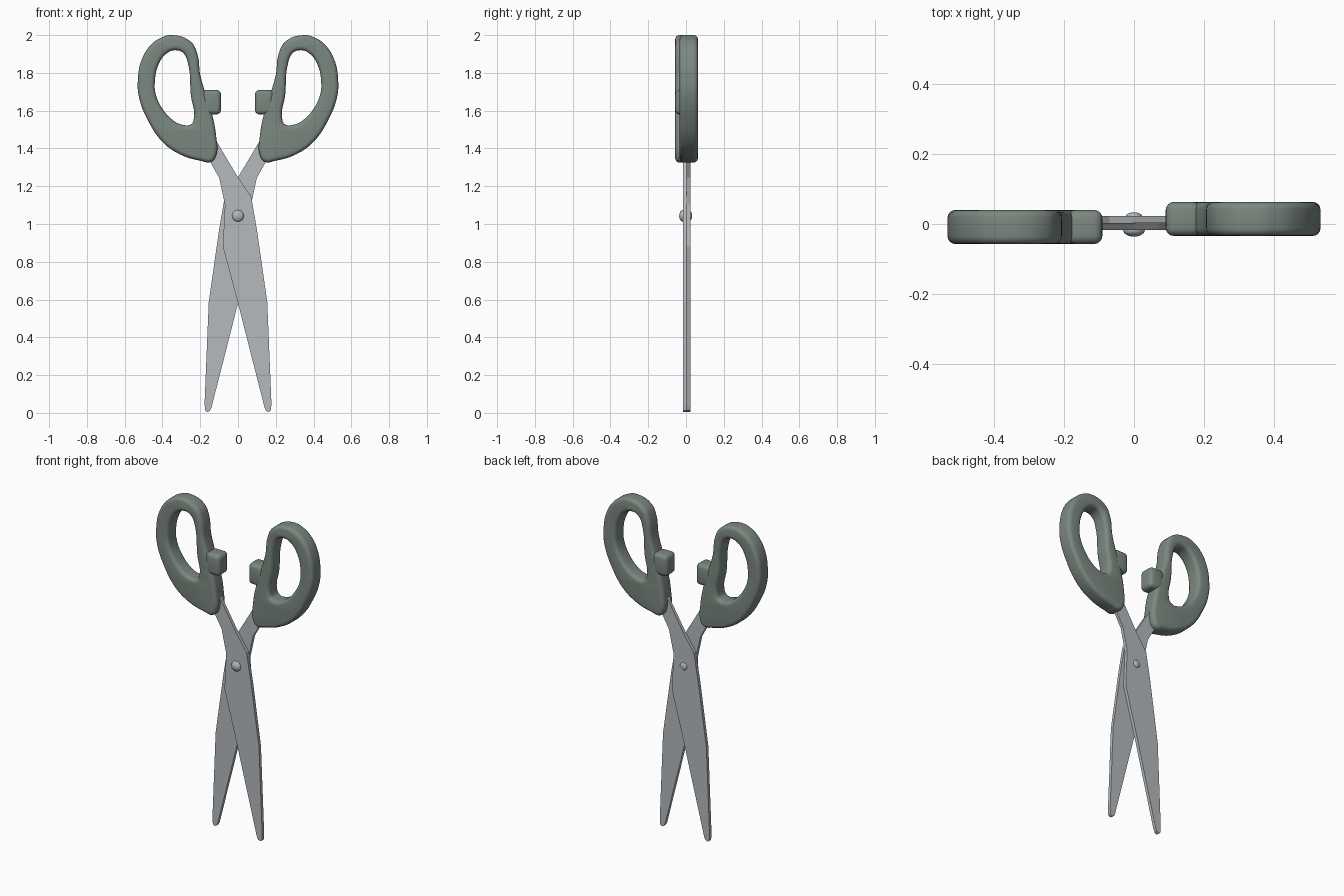
import bpy, bmesh, math
from mathutils import Matrix, Vector

cube = bpy.data.objects.get("Cube")
if cube:
    bpy.data.objects.remove(cube, do_unlink=True)

MID = 0.003  # y of the plane where the two blades touch


def material(name, rgb, rough, metal=0.0):
    m = bpy.data.materials.new(name)
    m.use_nodes = True
    m.diffuse_color = (*rgb, 1)
    b = m.node_tree.nodes["Principled BSDF"]
    b.inputs["Base Color"].default_value = (*rgb, 1)
    b.inputs["Roughness"].default_value = rough
    b.inputs["Metallic"].default_value = metal
    return m


grip_mat = material("grey green plastic", (0.20, 0.245, 0.215), 0.5)
steel_mat = material("steel grey", (0.46, 0.49, 0.515), 0.4)


def add(name, mesh, mat):
    mesh.materials.clear()
    mesh.materials.append(mat)
    ob = bpy.data.objects.new(name, mesh)
    bpy.context.collection.objects.link(ob)
    return ob


def smooth(ob, degrees):
    bpy.ops.object.select_all(action='DESELECT')
    ob.select_set(True)
    bpy.context.view_layer.objects.active = ob
    bpy.ops.object.shade_smooth_by_angle(angle=math.radians(degrees))


def from_bmesh(name, bm, mat):
    bmesh.ops.recalc_face_normals(bm, faces=bm.faces)
    mesh = bpy.data.meshes.new(name)
    bm.to_mesh(mesh)
    bm.free()
    return add(name, mesh, mat)


def ring(curve, points):
    s = curve.splines.new('BEZIER')
    s.bezier_points.add(len(points) - 1)
    s.use_cyclic_u = True
    for p, (x, z) in zip(s.bezier_points, points):
        p.co = (x, z, 0)
        p.handle_left_type = p.handle_right_type = 'AUTO'


# Handle loop: outer and inner outline, filled and rounded
outer = [(-.35, 2), (-.25, 1.965), (-.215, 1.9), (-.2, 1.79), (-.175, 1.7),
         (-.137, 1.58), (-.115, 1.46), (-.114, 1.37), (-.14, 1.33),
         (-.2, 1.335), (-.31, 1.37), (-.4, 1.435), (-.48, 1.555),
         (-.525, 1.675), (-.53, 1.765), (-.51, 1.87), (-.46, 1.95), (-.41, 1.985)]
inner = [(-.33, 1.92), (-.29, 1.905), (-.265, 1.85), (-.25, 1.685),
         (-.235, 1.55), (-.25, 1.527), (-.3, 1.527), (-.345, 1.55),
         (-.4, 1.61), (-.435, 1.685), (-.44, 1.755), (-.42, 1.845), (-.375, 1.905)]
ROUND, HALF = 0.022, 0.0485
curve = bpy.data.curves.new("handle_outline", 'CURVE')
curve.dimensions = '2D'
curve.fill_mode = 'BOTH'
curve.resolution_u = 6
curve.bevel_depth = ROUND
curve.bevel_resolution = 3
curve.offset = -ROUND
curve.extrude = HALF - ROUND
ring(curve, outer)
ring(curve, inner)
outline = bpy.data.objects.new("handle_outline", curve)
bpy.context.collection.objects.link(outline)
bpy.context.view_layer.update()
graph = bpy.context.evaluated_depsgraph_get()
mesh = bpy.data.meshes.new_from_object(outline.evaluated_get(graph))
bpy.data.objects.remove(outline, do_unlink=True)
bm = bmesh.new()
bm.from_mesh(mesh)
bpy.data.meshes.remove(mesh)
bmesh.ops.remove_doubles(bm, verts=bm.verts, dist=1e-5)
bm.transform(Matrix.Translation((0, -.0115, 0)) @ Matrix.Rotation(math.pi / 2, 4, 'X'))
handle = from_bmesh("right_handle", bm, grip_mat)
smooth(handle, 40)

# Stop block on the inner side of the handle
bm = bmesh.new()
bmesh.ops.create_cube(bm, size=1)
bm.transform(Matrix.Translation((-.14, -.0115, 1.645)) @ Matrix.Diagonal((.1, 2 * HALF, .13, 1)))
bmesh.ops.bevel(bm, geom=bm.edges[:], offset=.024, segments=4, profile=.5, affect='EDGES')
stop = from_bmesh("right_stop", bm, grip_mat)
smooth(stop, 40)

# Blade with its shank, a flat plate
profile = [(-.19, 1.42), (-.148, 1.33), (-.1, 1.245), (-.069, 1.103), (-.08, .88),
           (0, .58), (.14, .03), (.148, .012), (.162, .004), (.174, .012),
           (.177, .05), (.155, .585), (.1, .97), (.07, 1.145), (0, 1.247),
           (-.115, 1.44), (-.15, 1.48)]
bm = bmesh.new()
face = bm.faces.new([bm.verts.new((x, -.02, z)) for x, z in profile])
grown = bmesh.ops.extrude_face_region(bm, geom=[face])["geom"]
bmesh.ops.translate(bm, vec=Vector((0, .0198, 0)),
                    verts=[g for g in grown if isinstance(g, bmesh.types.BMVert)])
blade = from_bmesh("front_blade", bm, steel_mat)

# The other half is the same, turned half round the upright axis
for ob, name in ((handle, "left_handle"), (stop, "left_stop"), (blade, "back_blade")):
    ob.location.y = MID
    twin = ob.copy()
    twin.name = name
    twin.rotation_euler.z = math.pi
    bpy.context.collection.objects.link(twin)

# Rivet: a wide dome in front, a smaller one behind
for name, y, radius, depth in (("rivet_front", -.017, .031, .019),
                               ("rivet_back", .023, .023, .01)):
    bm = bmesh.new()
    bmesh.ops.create_uvsphere(bm, u_segments=24, v_segments=12, radius=1)
    bm.transform(Matrix.Translation((0, y, 1.043)) @ Matrix.Diagonal((radius, depth, radius, 1)))
    smooth(from_bmesh(name, bm, steel_mat), 60)
